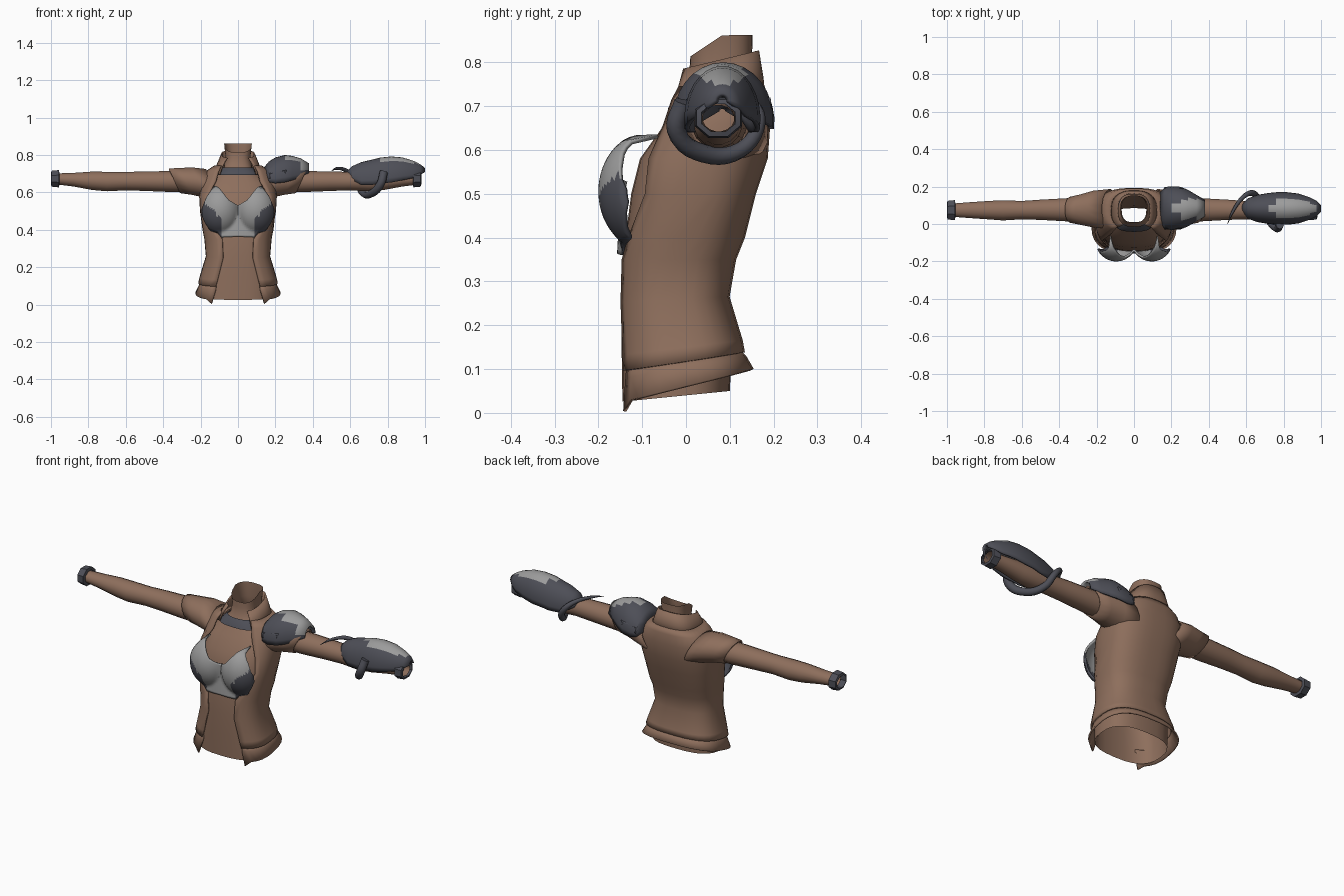
import bpy, bmesh, math

if "Cube" in bpy.data.objects:
    bpy.data.objects.remove(bpy.data.objects["Cube"])


def material(name, rgb):
    m = bpy.data.materials.new(name)
    m.diffuse_color = (*rgb, 1)
    m.use_nodes = True
    m.node_tree.nodes["Principled BSDF"].inputs["Base Color"].default_value = m.diffuse_color
    return m


BROWN = material("brown cloth", (0.27, 0.158, 0.108))
DARK = material("dark steel", (0.075, 0.077, 0.095))
LIGHT = material("light steel", (0.33, 0.33, 0.33))


def interp(table, t):
    for (a, va), (b, vb) in zip(table, table[1:]):
        if t <= b:
            return va + (vb - va) * max(0, t - a) / (b - a)
    return table[-1][1]


def loft(name, rings, mats, closed=True, rule=None, thick=0, angle=40):
    """Skin a list of equal-length rings into one object."""
    bm = bmesh.new()
    rows = [[bm.verts.new(p) for p in r] for r in rings]
    n = len(rings[0])
    for a, b in zip(rows, rows[1:]):
        for i in range(n if closed else n - 1):
            j = (i + 1) % n
            bm.faces.new((a[i], a[j], b[j], b[i]))
    bmesh.ops.recalc_face_normals(bm, faces=bm.faces)
    for f in bm.faces:
        f.smooth = True
        if rule:
            f.material_index = rule(f.calc_center_median())
    me = bpy.data.meshes.new(name)
    bm.to_mesh(me)
    bm.free()
    me.set_sharp_from_angle(angle=math.radians(angle))
    for m in mats:
        me.materials.append(m)
    ob = bpy.data.objects.new(name, me)
    bpy.context.collection.objects.link(ob)
    if thick:
        s = ob.modifiers.new("thickness", 'SOLIDIFY')
        s.thickness = thick
        s.offset = -1
    return ob


def spow(v, p):
    return math.copysign(abs(v) ** p, v)


def flat_ring(z, hx, yf, yb, gap=0, slant=0, n=28, p=0.75, tip=0):
    """Horizontal rounded ring, optionally open at the front by +-gap."""
    a0 = math.asin((gap / hx) ** (1 / p)) if gap else 0
    pts = []
    for i in range(n):
        a = a0 + (2 * math.pi - 2 * a0) * i / (n - 1 if gap else n)
        y = (yf + yb) / 2 - (yb - yf) / 2 * spow(math.cos(a), p)
        drop = tip if i in (0, n - 1) else 0
        pts.append((hx * spow(math.sin(a), p), y, z + slant * y - drop))
    return pts


def side_ring(x, cz, rz, cy, ry, side, shear=0, n=16):
    """Upright ring around the arm axis."""
    pts = []
    for i in range(n):
        a = 2 * math.pi * (i + 0.5) / n
        dz = rz * math.cos(a)
        pts.append((side * (x + shear * dz), cy + ry * math.sin(a), cz + dz))
    return pts


# Body and neck, open at both ends
body = [(0.04, .185, -.145, .10, 0, .1), (.15, .185, -.147, .105), (.26, .16, -.147, .085),
        (.36, .168, -.143, .10), (.50, .185, -.125, .145), (.58, .185, -.105, .17),
        (.65, .17, -.055, .175), (.70, .11, -.025, .165), (.735, .075, 0, .155),
        (.785, .066, .008, .15)]
rings = [flat_ring(*r) for r in body]
rings.append([(x * 1.12, y, .812 + .05 * min(1, (y - .008) / .075)) for x, y, z in flat_ring(.8, .066, .01, .152)])
loft("body", rings, [BROWN])

# Open jacket with raised collar
jacket = [(.118, .213, -.156, .135, .12, .15), (.15, .205, -.156, .13, .11, .12),
          (.26, .172, -.156, .10, .08, .05), (.35, .18, -.154, .115, .085),
          (.40, .19, -.15, .135, .12), (.50, .203, -.14, .16, .17),
          (.58, .208, -.125, .187, .165), (.66, .20, -.065, .193, .12),
          (.715, .17, -.047, .19, .105), (.745, .125, -.037, .18, .09)]
loft("jacket", [flat_ring(*r) for r in jacket], [BROWN], closed=False, thick=.008)
collar = [(.70, .128, -.052, .182, .10, .1), (.745, .112, -.042, .177, .085, .12),
          (.787, .09, -.02, .167, .06, .24)]
loft("collar", [flat_ring(*r) for r in collar], [BROWN], closed=False, thick=.008)

# Flared hem with drooping front corners
hem = [(.125, .200, -.15, .125, .118, .15), (.105, .208, -.152, .138, .12, .18),
       (.062, .228, -.162, .155, .142, .25)]
loft("jacket_hem", [flat_ring(*r, tip=.022 * (i == 2)) for i, r in enumerate(hem)],
     [BROWN], closed=False, thick=.008)

# Choker
loft("choker", [flat_ring(.692, .122, -.042, .15), flat_ring(.712, .105, -.033, .15),
                flat_ring(.732, .083, -.014, .15)], [DARK])

# Arms, sleeves and wrist cuffs on both sides
arm = [(.26, .66, .062, .078, .063), (.36, .658, .057, .076, .063), (.5, .66, .053, .076, .055),
       (.6, .66, .05, .074, .05), (.7, .658, .053, .073, .055), (.78, .662, .05, .074, .05),
       (.88, .668, .037, .074, .043), (.97, .672, .03, .074, .036)]
sleeve = [(.13, .635, .092, .08, .108), (.21, .652, .083, .08, .1),
          (.28, .659, .073, .077, .083), (.34, .662, .067, .076, .07)]
for side, word, end in ((-1, "right", 1.0), (1, "left", .98)):
    loft(word + "_arm", [side_ring(*r, side) for r in arm], [BROWN])
    loft(word + "_sleeve", [side_ring(*r, side, shear=.45) for r in sleeve], [BROWN], thick=.008)
    cuff = [(end - .045, .673, .034, .074, .04), (end - .042, .673, .05, .074, .058),
            (end - .004, .673, .046, .074, .054), (end, .673, .034, .074, .042)]
    loft(word + "_cuff", [side_ring(*r, side, n=8) for r in cuff], [DARK], angle=25)

# Moulded chest plate: two cups and a central panel
TOP = [(0, .53), (.05, .56), (.10, .625), (.125, .638), (.17, .575), (.195, .51)]
LOW = [(0, .365), (.09, .36), (.105, .38), (.15, .395), (.18, .44), (.195, .48)]
BASE = [(.35, -.158), (.5, -.15), (.58, -.13), (.65, -.075)]


def chest_point(x, t):
    ax = abs(x)
    lo, hi = interp(LOW, ax), interp(TOP, ax)
    z = lo + (hi - lo) * t
    y = interp(BASE, z) + 1.3 * x * x
    k = 1 - ((ax - .095) / .112) ** 2 - ((z - .505) / .135) ** 2
    if k > 0:
        y = min(y, -.088 - .112 * math.sqrt(k))
    return (x, y, z)


def chest_rule(c):
    ax = abs(c.x)
    return 0 if (ax > .085 and c.z < .47) or (ax > .12 and c.z < .47 + (ax - .085) * .75) else 1


loft("chest_plate", [[chest_point(.195 * i / 20, j / 20) for j in range(21)] for i in range(-20, 21)],
     [DARK, LIGHT], closed=False, rule=chest_rule, thick=.01)


def arch(x, zb, zt, hy, cy, n=17):
    """Half-ring arched over the arm."""
    return [(x, cy + hy * math.sin(a), zb + (zt - zb) * math.cos(a))
            for a in (math.radians(-98 + 196 * i / (n - 1)) for i in range(n))]


# Shoulder guard with light crest
pad = [(.14, .685, .735, .085), (.165, .668, .765, .113), (.20, .665, .787, .117), (.25, .672, .80, .114),
       (.29, .68, .795, .097), (.335, .692, .782, .07), (.38, .705, .755, .045)]
loft("shoulder_guard", [arch(*r, .085) for r in pad], [DARK, LIGHT], closed=False, thick=.012, angle=25,
     rule=lambda c: int(abs(c.y - .08) < min(.05, (c.x - .19) * .8)))
# Pointed wings at the front and back of the shoulder guard
for s, word in ((-1, "front"), (1, "back")):
    y0 = .085 + s * .108
    loft("shoulder_wing_" + word, [[(.16, y0, .70), (.26, y0, .72)],
                                   [(.165, y0 + s * .006, .675), (.25, y0 + s * .004, .675)],
                                   [(.205, y0 - s * .005, .655), (.225, y0 - s * .005, .66)]],
         [DARK], closed=False, thick=.01)

# Forearm guard with light ridge
guard = [(.57, .69, .702, .015), (.61, .675, .74, .055), (.66, .655, .762, .073), (.72, .657, .776, .083),
         (.76, .665, .786, .087), (.82, .67, .792, .087), (.88, .68, .787, .08), (.94, .688, .768, .06),
         (.975, .70, .75, .042), (1.0, .712, .73, .018)]
loft("forearm_guard", [arch(*r, .083) for r in guard], [DARK, LIGHT], closed=False, thick=.012, angle=25,
     rule=lambda c: int(.73 < c.x < .985 and abs(c.y - .083) < (.045 if .78 < c.x < .95 else .022)))

# Tapered tail coiled round the forearm
path = [(.78, -.005, .71, 1), (.762, -.022, .645, 1), (.71, .04, .592, .95), (.665, .125, .60, .85),
        (.635, .165, .66, .75), (.585, .145, .712, .55), (.53, .07, .728, .35), (.5, 0, .715, .05)]
cu = bpy.data.curves.new("forearm_tail", 'CURVE')
cu.dimensions = '3D'
cu.bevel_depth = .022
cu.bevel_resolution = 2
cu.resolution_u = 5
cu.use_fill_caps = True
sp = cu.splines.new('BEZIER')
sp.bezier_points.add(len(path) - 1)
for bp, (x, y, z, r) in zip(sp.bezier_points, path):
    bp.co = (x, y, z)
    bp.radius = r
    bp.handle_left_type = bp.handle_right_type = 'AUTO'
cu.materials.append(DARK)
bpy.context.collection.objects.link(bpy.data.objects.new("forearm_tail", cu))
